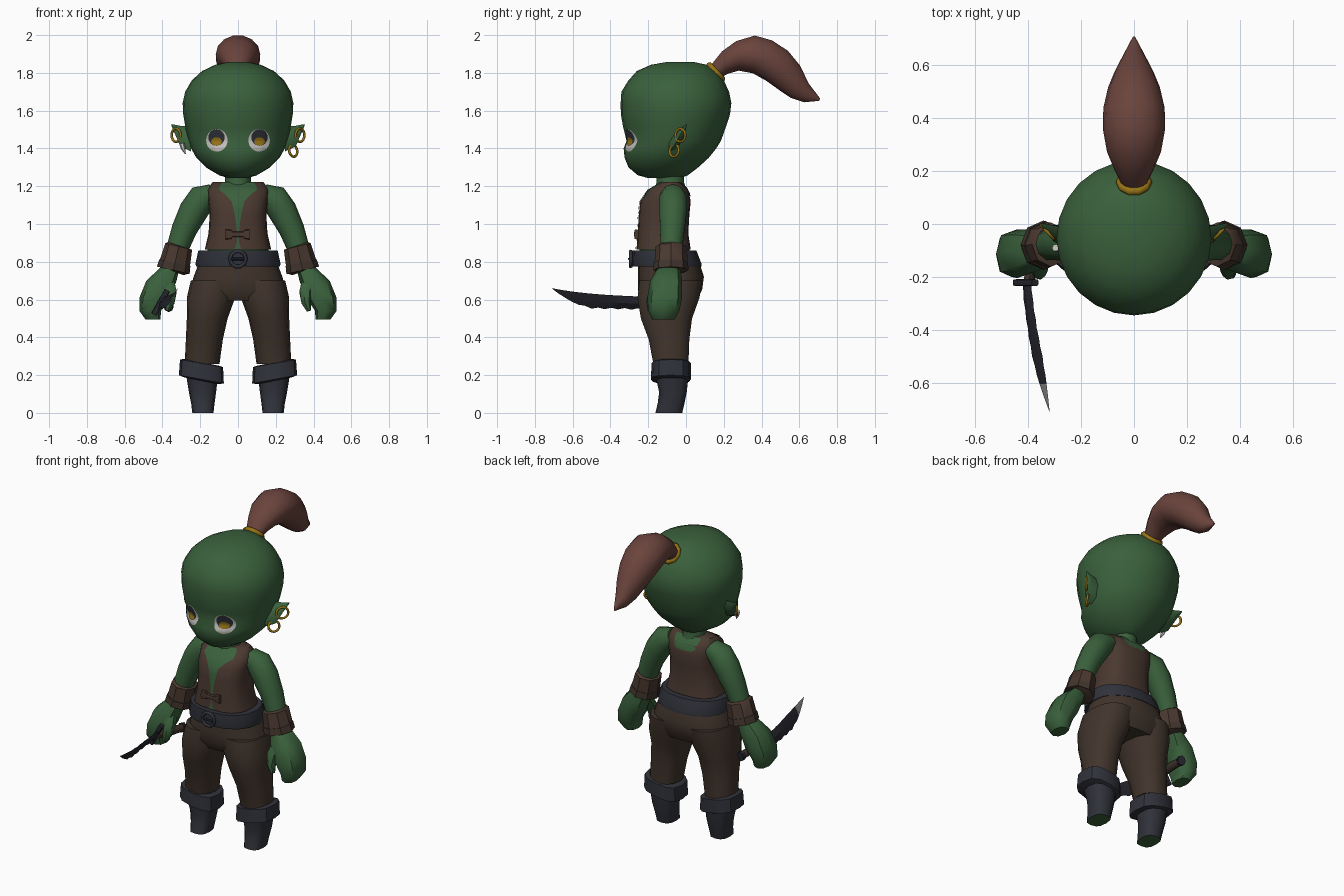
import bpy, bmesh, math
from mathutils import Vector
from mathutils.bvhtree import BVHTree

if "Cube" in bpy.data.objects:
    bpy.data.objects.remove(bpy.data.objects["Cube"])


def mat(name, r, g, b):
    m = bpy.data.materials.new(name)
    m.diffuse_color = (r, g, b, 1)
    m.use_nodes = True
    m.node_tree.nodes["Principled BSDF"].inputs["Base Color"].default_value = m.diffuse_color
    return m


SKIN = mat("green skin", .042, .118, .045)
VEST = mat("vest leather", .068, .040, .029)
CLOTH = mat("trouser cloth", .053, .035, .025)
HAIR = mat("red brown hair", .145, .057, .046)
SLATE = mat("dark slate leather", .030, .032, .043)
GOLD = mat("gold", .30, .17, .008)
WHITE = mat("bone white", .55, .53, .50)
BLADE = mat("dark blade", .020, .020, .028)
STEEL = mat("steel edge", .25, .25, .25)


def mesh_object(name, verts, faces, material, angle=50, mirror=False):
    me = bpy.data.meshes.new(name)
    me.from_pydata([tuple(v) for v in verts], [], faces)
    bm = bmesh.new()
    bm.from_mesh(me)
    bmesh.ops.recalc_face_normals(bm, faces=bm.faces)
    bm.to_mesh(me)
    bm.free()
    me.materials.append(material)
    ob = bpy.data.objects.new(name, me)
    bpy.context.collection.objects.link(ob)
    bpy.ops.object.select_all(action='DESELECT')
    ob.select_set(True)
    bpy.context.view_layer.objects.active = ob
    bpy.ops.object.shade_smooth_by_angle(angle=math.radians(angle))
    if mirror:
        ob.modifiers.new("mirror", 'MIRROR')
    return ob


def loft(name, sections, material, n=12, p=2.0, **kw):
    """Skin a row of (centre, u, v) superellipse sections and cap the ends."""
    verts, faces = [], []
    for c, u, v in sections:
        for i in range(n):
            a = 2 * math.pi * i / n
            ca, sa = math.cos(a), math.sin(a)
            ca = math.copysign(abs(ca) ** (2 / p), ca)
            sa = math.copysign(abs(sa) ** (2 / p), sa)
            verts.append(Vector(c) + Vector(u) * ca + Vector(v) * sa)
    for j in range(len(sections) - 1):
        for i in range(n):
            k = (i + 1) % n
            faces.append((j*n + i, j*n + k, (j+1)*n + k, (j+1)*n + i))
    last = (len(sections) - 1) * n
    faces += [tuple(range(n)), tuple(range(last, last + n))]
    return mesh_object(name, verts, faces, material, **kw)


def ring(cx, rx, yf, yb, z, tilt=0):
    """Level section from front y to back y, optionally rising outwards."""
    return (cx, (yf + yb) / 2, z), (rx, 0, tilt), (0, (yb - yf) / 2, 0)


def tube(name, path, material, **kw):
    """Limb along points (x, y, z, side radius, depth radius)."""
    pts = [Vector(q[:3]) for q in path]
    secs = []
    for i, q in enumerate(path):
        d = (pts[min(i+1, len(pts)-1)] - pts[max(i-1, 0)]).normalized()
        ref = Vector((0, 1, 0)) if abs(d.y) < .8 else Vector((0, 0, 1))
        u = d.cross(ref).normalized()
        secs.append((pts[i], u * q[3], u.cross(d) * q[4]))
    return loft(name, secs, material, **kw)


def patch(name, target, rows, material, off, side=-1, mirror=False):
    """Thin plate of (cx, z, half width) rows laid on the front or back of a part."""
    me, cols = target.data, 8
    tree = BVHTree.FromPolygons([v.co for v in me.vertices], [list(f.vertices) for f in me.polygons])
    verts, faces = [], []
    for cx, z, hw in rows:
        for i in range(cols + 1):
            x = cx + hw * (2 * i / cols - 1)
            hit = tree.ray_cast(Vector((x, side * 2, z)), Vector((0, -side, 0)))
            if hit[0] is None:
                hit = tree.find_nearest(Vector((x, side * .15, z)))
            verts.append(hit[0] + Vector((0, side * off, 0)))
    w = cols + 1
    for j in range(len(rows) - 1):
        for i in range(cols):
            faces.append((j*w + i, j*w + i + 1, (j+1)*w + i + 1, (j+1)*w + i))
    ob = mesh_object(name, verts, faces, material, mirror=mirror)
    if ob.data.polygons[0].normal.y * side < 0:
        ob.data.flip_normals()


def disc_rows(cx, cz, rx, rz, n=12):
    return [(cx, cz + rz * math.cos(math.pi * j / n), max(rx * math.sin(math.pi * j / n), .001))
            for j in range(n + 1)]


def hoop(name, loc, normal, major, minor, material, sides=16):
    bpy.ops.mesh.primitive_torus_add(location=loc, rotation=Vector(normal).to_track_quat('Z', 'Y').to_euler(),
                                     major_radius=major, minor_radius=minor, major_segments=sides, minor_segments=6)
    ob = bpy.context.object
    ob.name = name
    ob.data.materials.append(material)
    bpy.ops.object.shade_smooth_by_angle(angle=math.radians(65))


# Head: stacked rings (half width, front y, back y, z)
head_rings = [(.05, -.20, -.03, 1.243), (.10, -.255, .01, 1.258), (.17, -.305, .065, 1.30),
              (.22, -.325, .12, 1.35), (.248, -.33, .16, 1.40), (.262, -.315, .185, 1.44),
              (.278, -.332, .21, 1.51), (.29, -.345, .233, 1.58), (.293, -.346, .24, 1.64),
              (.28, -.342, .228, 1.70), (.245, -.305, .20, 1.76), (.19, -.26, .16, 1.81),
              (.12, -.185, .11, 1.843), (.05, -.10, .04, 1.858)]
head = loft("head", [ring(0, *r) for r in head_rings], SKIN, n=24)
patch("eye_white", head, disc_rows(.112, 1.443, .057, .060), WHITE, .003, mirror=True)
patch("eye_dark", head, disc_rows(.114, 1.458, .043, .044), SLATE, .006, mirror=True)
patch("eye_iris", head, disc_rows(.114, 1.437, .028, .022), GOLD, .009, mirror=True)

# Ears, earrings and a small fang pendant
loft("ears", [((.25, -.05, 1.45), (0, .035, .065), (0, .03, -.012)),
              ((.305, -.035, 1.465), (0, .03, .055), (0, .018, -.008)),
              ((.353, .0, 1.525), (0, .004, .004), (0, .003, -.003))], SKIN, n=6, mirror=True)
hoop("upper_earring_a", (.328, -.03, 1.47), (1, -.9, 0), .035, .007, GOLD)
hoop("upper_earring_b", (-.328, -.03, 1.47), (-1, -.9, 0), .035, .007, GOLD)
hoop("lower_earring", (.292, -.062, 1.388), (1, -.9, .2), .032, .007, GOLD)
tube("fang_pendant", [(-.297, -.09, 1.425, .014, .014), (-.29, -.095, 1.40, .012, .012),
                      (-.278, -.10, 1.37, .002, .002)], WHITE, n=6)

# Ponytail: upper y, z / lower y, z / half width
tail = [(.13, 1.84, .185, 1.775, .05), (.19, 1.915, .225, 1.795, .075), (.265, 1.97, .28, 1.81, .102),
        (.365, 2.0, .355, 1.795, .118), (.455, 1.975, .425, 1.755, .116), (.54, 1.92, .495, 1.705, .098),
        (.605, 1.84, .555, 1.665, .072), (.65, 1.745, .625, 1.643, .042), (.71, 1.665, .705, 1.652, .005)]
loft("ponytail", [((0, (a + c) / 2, (b + d) / 2), (w, 0, 0), (0, (a - c) / 2, (b - d) / 2))
                  for a, b, c, d, w in tail], HAIR, n=14)
hoop("hair_ring", (0, .158, 1.805), (0, 1, .95), .052, .017, GOLD, 10)

# Neck, waist and vest
loft("neck", [ring(0, .085, -.18, .01, 1.16), ring(0, .068, -.155, -.01, 1.22), ring(0, .07, -.16, -.01, 1.28)], SKIN)
loft("waist", [ring(0, .17, -.25, .03, .80), ring(0, .155, -.245, .01, .90)], SKIN)
vest = loft("vest", [ring(0, .176, -.262, .025, .865), ring(0, .156, -.256, .012, .95),
                     ring(0, .150, -.250, .018, 1.05), ring(0, .158, -.242, .025, 1.12),
                     ring(0, .163, -.20, .012, 1.18), ring(0, .135, -.13, -.03, 1.222)], VEST, n=20, p=2.7)
patch("bare_chest", vest, [(0, 1.22, .085), (0, 1.20, .098), (0, 1.18, .10), (0, 1.155, .065), (0, 1.12, .034),
                           (0, 1.08, .024), (0, 1.03, .014), (0, .97, .007), (0, .91, .004), (0, .885, .010),
                           (0, .868, .018)], SKIN, .005)
patch("bare_nape", vest, [(0, 1.22, .085), (0, 1.19, .08), (0, 1.16, .07), (0, 1.145, .045)], SKIN, .005, side=1)
loft("vest_clasp", [((x, -.263, .945), (0, .012, 0), (0, 0, h)) for x, h in
                    [(-.066, .027), (-.035, .024), (-.03, .014), (.03, .014), (.035, .024), (.06, .027)]],
     VEST, n=8, p=4, angle=35)

# Belt with buckle
loft("belt", [ring(0, .222, -.287, .082, .775), ring(0, .225, -.29, .082, .79), ring(0, .21, -.285, .055, .86)],
     SLATE, n=16, p=2.3, angle=35)
hoop("buckle", (0, -.293, .815), (0, -1, 0), .042, .010, SLATE, 10)
tube("buckle_pin", [(-.04, -.30, .815, .007, .007), (.035, -.30, .815, .007, .007)], SLATE, n=6)

# Trousers
loft("trouser_hips", [ring(0, .205, -.255, .07, .80), ring(0, .235, -.255, .095, .72),
                      ring(0, .255, -.255, .085, .65), ring(0, .21, -.22, .055, .595)], CLOTH, n=20, p=2.3)
loft("trouser_legs", [ring(.125, .125, -.25, .088, .70), ring(.143, .128, -.26, .075, .61),
                      ring(.163, .108, -.242, .035, .50), ring(.178, .098, -.20, .02, .39),
                      ring(.19, .092, -.175, .015, .26)], CLOTH, n=14, p=2.3, mirror=True)

# Boots with folded cuffs and bare soles
loft("boot_cuffs", [ring(.193, .092, -.165, .01, .170, .018), ring(.194, .119, -.186, .026, .178, .022),
                    ring(.193, .114, -.182, .026, .262, .020), ring(.193, .09, -.16, .01, .268, .018)],
     SLATE, n=12, p=2.8, angle=35, mirror=True)
boots = loft("boots", [ring(.19, .086, -.165, .015, .21), ring(.188, .072, -.142, .004, .11),
                       ring(.186, .062, -.150, -.008, .05), ring(.186, .056, -.162, -.02, .0)],
             SLATE, n=12, p=2.7, mirror=True)
boots.data.materials.append(SKIN)
for f in boots.data.polygons:
    f.material_index = int(f.normal.z < -.9)

# Arms, bracers, hands
tube("arms", [(.13, -.07, 1.165, .05, .06), (.19, -.068, 1.135, .077, .075), (.235, -.068, 1.07, .077, .077),
              (.285, -.072, .97, .067, .068), (.335, -.08, .83, .055, .058)], SKIN, n=10, mirror=True)
tube("bracers", [(.312, -.078, .886, .062, .072), (.314, -.078, .88, .073, .084), (.342, -.08, .757, .085, .088),
                 (.345, -.08, .748, .06, .065)], VEST, n=8, angle=40, mirror=True)
tube("bracer_rims", [(.334, -.08, .795, .084, .091), (.343, -.08, .755, .089, .093)], CLOTH, n=8,
     angle=40, mirror=True)
loft("hands", [ring(.36, .05, -.15, -.03, .77), ring(.405, .08, -.19, -.02, .70),
               ring(.442, .08, -.205, -.02, .61), ring(.465, .057, -.20, -.035, .54),
               ring(.45, .04, -.18, -.06, .495)], SKIN, n=8, p=2.5, mirror=True)
tube("thumbs", [(.375, -.125, .70, .04, .035), (.357, -.165, .64, .035, .035), (.36, -.185, .585, .027, .027),
                (.375, -.19, .54, .012, .014)], SKIN, n=7, mirror=True)

# Curved saw-edged knife in one fist
secs = []
for i in range(15):
    s = i / 14
    top = .615 + .02 * s + .025 * s ** 3
    low = .545 + .01 * s + .103 * max(0, (s - .55) / .45) ** 1.6 + (.008 if i % 2 and s < .75 else 0)
    h = max((top - low) / 2, .001)
    secs.append(((-.405 + .085 * s ** 1.4, -.22 - .49 * s, (top + low) / 2),
                 (h * .5, 0, h), (.009 * (1.05 - s), 0, -.005 * (1.05 - s))))
knife = loft("knife_blade", secs, BLADE, n=4, angle=20)
knife.data.materials.append(STEEL)
for f in knife.data.polygons:
    f.material_index = int(f.center.y < -.59 and f.normal.x < 0)
tube("knife_handle", [(-.40, -.225, .585, .02, .024), (-.378, -.12, .575, .022, .026),
                      (-.368, -.03, .565, .02, .024)], CLOTH, n=8)
loft("knife_guard", [((-.41 + k * .036, -.222, .585 + k * .065), (.013, 0, -.007), (0, .013, 0)) for k in (-1, 1)],
     BLADE, n=8, p=4, angle=35)
tube("knife_pommel", [(-.369, -.035, .566, .026, .03), (-.366, -.015, .563, .026, .03)], BLADE, n=8, angle=35)
